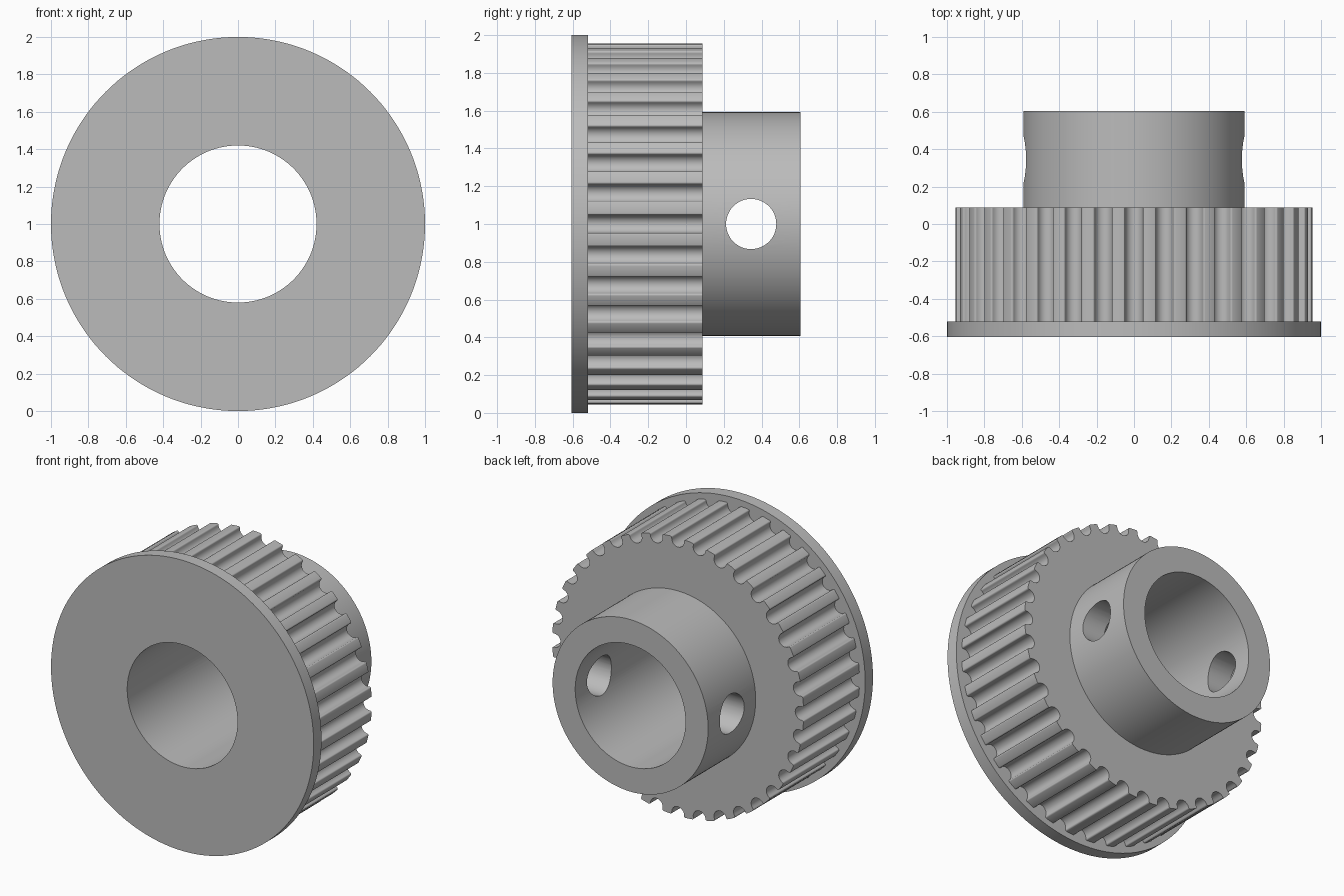
import bpy
import bmesh
from math import sin, cos, pi, sqrt
from mathutils import Vector

TEETH = 36
WHEEL_R = 0.957
GROOVE_R = 0.047
GROOVE_DEPTH = 0.064
FILLET = 0.01
AXIS_Z = 1.0

if "Cube" in bpy.data.objects:
    bpy.data.objects.remove(bpy.data.objects["Cube"], do_unlink=True)

steel = bpy.data.materials.new("grey_metal")
steel.use_nodes = True
grey = (0.5, 0.5, 0.5, 1.0)
steel.diffuse_color = grey
steel.node_tree.nodes["Principled BSDF"].inputs["Base Color"].default_value = grey


def circle(radius, sides):
    return [(radius * cos(2 * pi * i / sides), radius * sin(2 * pi * i / sides))
            for i in range(sides)]


def groove_half():
    """One side of a groove as (radial, tangential), from the rim to the floor."""
    edge = GROOVE_R + FILLET
    rim = sqrt(WHEEL_R ** 2 - edge ** 2)
    points = []
    for i in range(5):
        a = pi / 2 * i / 4
        points.append((rim - FILLET + FILLET * cos(a), edge - FILLET * sin(a)))
    centre = WHEEL_R - GROOVE_DEPTH + GROOVE_R
    for i in range(7):
        a = pi / 2 * i / 6
        points.append((centre - GROOVE_R * sin(a), GROOVE_R * cos(a)))
    return points


def toothed_outline():
    half = groove_half()
    groove = [(u, -v) for u, v in half] + [(u, v) for u, v in reversed(half[:-1])]
    outline = []
    for k in range(TEETH):
        a = 2 * pi * k / TEETH
        outline += [(u * cos(a) - v * sin(a), u * sin(a) + v * cos(a)) for u, v in groove]
        # crown of the tooth
        tip = a + pi / TEETH
        outline.append((WHEEL_R * cos(tip), WHEEL_R * sin(tip)))
    return outline


def prism(name, outline, start, end, along_x=False, shift=0.0):
    """Closed solid swept along y, or along x for the cross drilling."""
    bm = bmesh.new()
    verts = []
    for a, b in outline:
        spot = (start, a + shift, b + AXIS_Z) if along_x else (a, start, b + AXIS_Z)
        verts.append(bm.verts.new(spot))
    cap = bm.faces.new(verts)
    swept = bmesh.ops.extrude_face_region(bm, geom=[cap], use_keep_orig=True)
    move = Vector((end - start, 0, 0)) if along_x else Vector((0, end - start, 0))
    bmesh.ops.translate(bm, vec=move,
                        verts=[g for g in swept["geom"] if isinstance(g, bmesh.types.BMVert)])
    bmesh.ops.recalc_face_normals(bm, faces=bm.faces[:])
    mesh = bpy.data.meshes.new(name)
    bm.to_mesh(mesh)
    bm.free()
    mesh.materials.append(steel)
    obj = bpy.data.objects.new(name, mesh)
    bpy.context.collection.objects.link(obj)
    return obj


def combine(target, tool, operation):
    mod = target.modifiers.new(tool.name, "BOOLEAN")
    mod.operation = operation
    mod.solver = "EXACT"
    mod.object = tool
    tool.hide_render = True
    bpy.context.view_layer.objects.active = target
    bpy.ops.object.modifier_apply(modifier=mod.name)
    bpy.data.objects.remove(tool, do_unlink=True)


# Flange, toothed wheel and hub are one machined piece
body = prism("pulley_body", toothed_outline(), -0.56, 0.088)
combine(body, prism("flange", circle(1.0, 144), -0.605, -0.52), "UNION")
combine(body, prism("hub", circle(0.592, 128), -0.3, 0.605), "UNION")

# Shaft bore and the set screw holes through both sides of the hub
combine(body, prism("shaft_bore", circle(0.42, 128), -0.9, 0.9), "DIFFERENCE")
combine(body, prism("screw_hole", circle(0.133, 48), -0.8, 0.8, True, 0.345), "DIFFERENCE")

bpy.ops.object.select_all(action="DESELECT")
body.select_set(True)
bpy.context.view_layer.objects.active = body
bpy.ops.object.shade_smooth_by_angle(angle=pi / 6)
